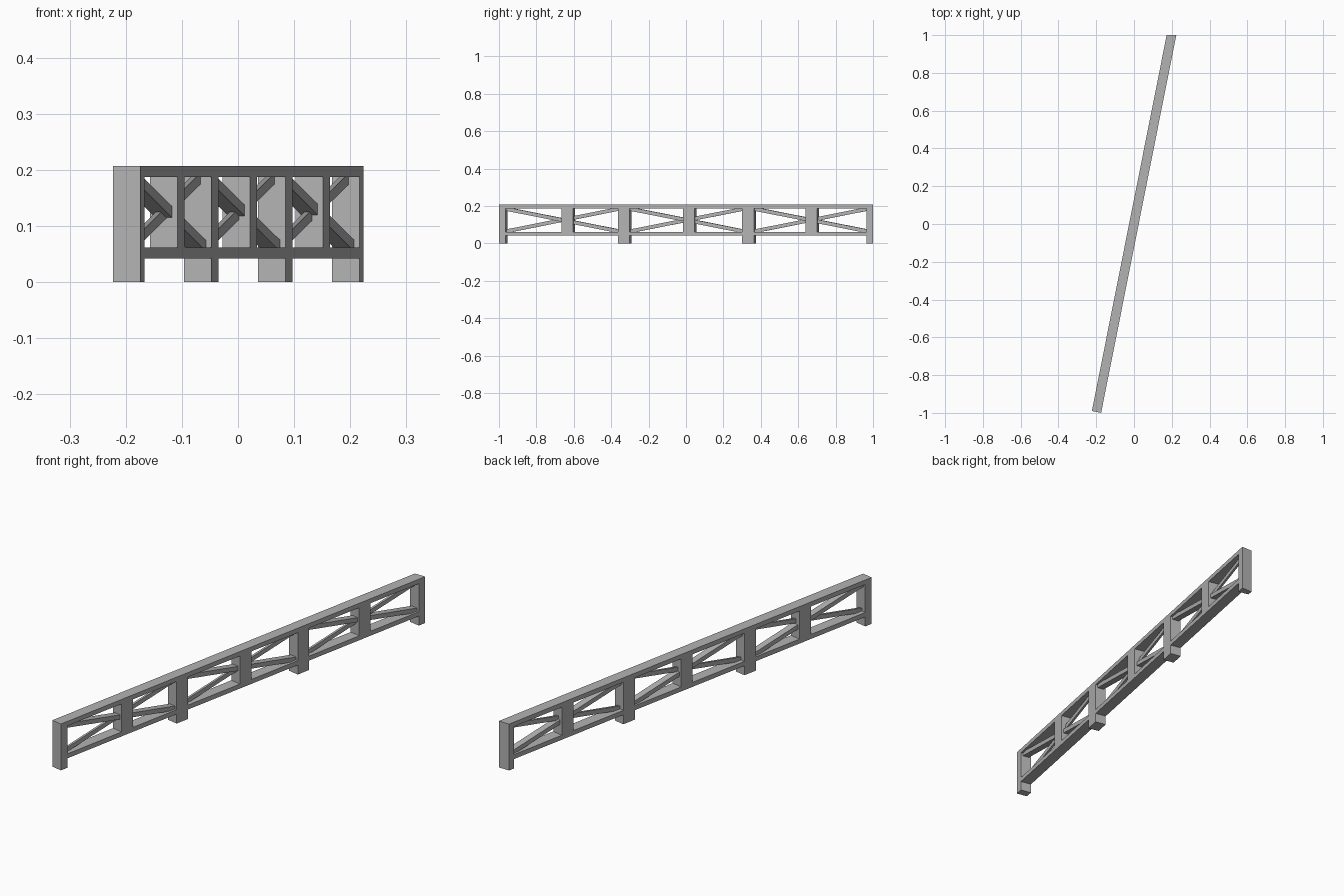
import bpy, bmesh, math
from mathutils import Matrix, Vector

cube = bpy.data.objects.get("Cube")
if cube:
    bpy.data.objects.remove(cube, do_unlink=True)

grey = bpy.data.materials.new("plain_grey")
grey.use_nodes = True
color = (0.45, 0.45, 0.45, 1)
grey.diffuse_color = color
grey.node_tree.nodes["Principled BSDF"].inputs["Base Color"].default_value = color

# The fence runs along local y from its front corner, turned slightly to the side
TURN = math.radians(11.25)
DEPTH = 0.05
LENGTH = 2 / math.cos(TURN)
PLACE = Matrix.Translation((-0.174, -1, 0)) @ Matrix.Rotation(-TURN, 4, "Z")
TOP, TOP_LOW, BASE_TOP, BASE_LOW = 0.207, 0.187, 0.062, 0.042


def beam(name, start, end, inset=0, thick=None):
    """Box between two (along, height) points; a sloped bar if thick is given."""
    (u0, z0), (u1, z1) = start, end
    if thick:
        outline = [(u0, z0 - thick / 2), (u1, z1 - thick / 2),
                   (u1, z1 + thick / 2), (u0, z0 + thick / 2)]
    else:
        outline = [(u0, z0), (u1, z0), (u1, z1), (u0, z1)]
    bm = bmesh.new()
    rings = []
    for x in (-inset, inset - DEPTH):
        ring = []
        for u, z in outline:
            # mitre the back end parallel to the x axis
            u = min(u, LENGTH + x * math.tan(TURN))
            ring.append(bm.verts.new(PLACE @ Vector((x, u, z))))
        rings.append(ring)
    a, b = rings
    bm.faces.new(a)
    bm.faces.new(b[::-1])
    for i in range(4):
        j = (i + 1) % 4
        bm.faces.new((a[j], a[i], b[i], b[j]))
    bmesh.ops.recalc_face_normals(bm, faces=bm.faces)
    mesh = bpy.data.meshes.new(name)
    bm.to_mesh(mesh)
    bm.free()
    mesh.materials.append(grey)
    obj = bpy.data.objects.new(name, mesh)
    bpy.context.collection.objects.link(obj)


# Long rails
beam("top_rail", (0, TOP_LOW), (LENGTH, TOP))
beam("bottom_rail", (0, BASE_LOW), (LENGTH, BASE_TOP))

# Standing posts with feet, and short posts between them
HALF, END = 0.032, 0.036
standing = [(0, END), (0.68 - HALF, 0.68 + HALF),
            (1.358 - HALF, 1.358 + HALF), (LENGTH - END, LENGTH)]
for u0, u1 in standing:
    beam("post", (u0, BASE_TOP), (u1, TOP_LOW))
    beam("post_foot", (u0, 0), (u1, BASE_LOW))
for u in (0.372, 1.034, 1.702):
    beam("middle_post", (u - HALF, BASE_TOP), (u + HALF, TOP_LOW))

# Crossed braces in each bay
for left, right in zip(standing, standing[1:]):
    u0, u1 = left[1], right[0]
    beam("falling_brace", (u0, 0.184), (u1, 0.065), 0.01, 0.02)
    beam("rising_brace", (u0, 0.065), (u1, 0.184), 0.02, 0.02)
